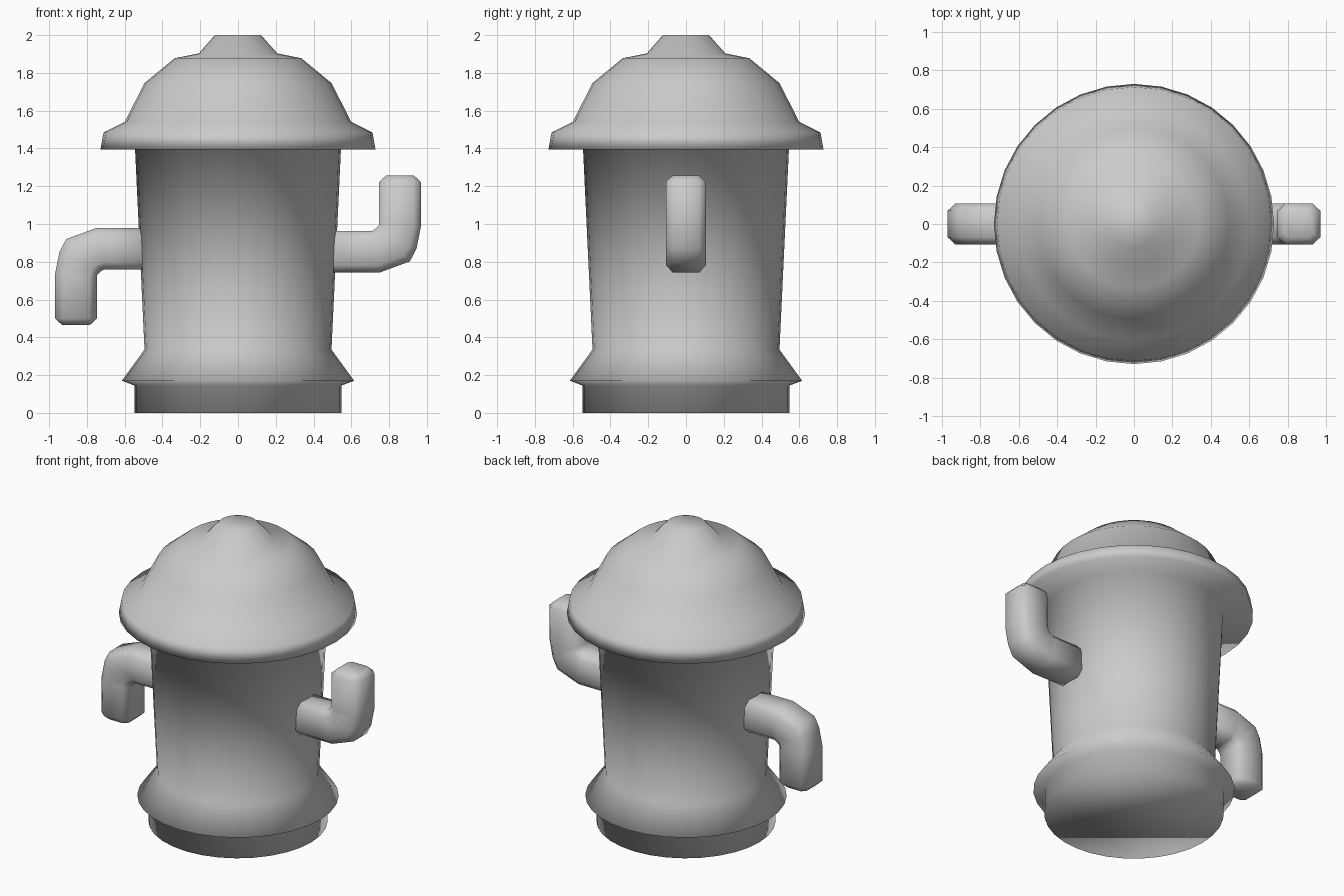
import bpy
import bmesh
from math import cos, sin, pi

cube = bpy.data.objects.get("Cube")
if cube:
    bpy.data.objects.remove(cube, do_unlink=True)

grey = bpy.data.materials.new("light grey")
grey.use_nodes = True
GREY = (0.6, 0.6, 0.6, 1)
grey.diffuse_color = GREY
grey.node_tree.nodes["Principled BSDF"].inputs["Base Color"].default_value = GREY


def loft(name, rings):
    """Skin a list of equal-length point rings and close both ends."""
    bm = bmesh.new()
    rows = [[bm.verts.new(p) for p in ring] for ring in rings]
    n = len(rows[0])
    for low, high in zip(rows, rows[1:]):
        for i in range(n):
            j = (i + 1) % n
            bm.faces.new((low[i], low[j], high[j], high[i]))
    bm.faces.new(rows[0][::-1])
    bm.faces.new(rows[-1])
    bmesh.ops.recalc_face_normals(bm, faces=bm.faces)
    for face in bm.faces:
        face.smooth = True
    mesh = bpy.data.meshes.new(name)
    bm.to_mesh(mesh)
    bm.free()
    mesh.materials.append(grey)
    obj = bpy.data.objects.new(name, mesh)
    bpy.context.collection.objects.link(obj)
    return obj


# Turned body: base, flared foot, tapered trunk, wide cap and top knob
SIDES = 32
profile = [(0.548, 0), (0.548, 0.145), (0.615, 0.17), (0.495, 0.335),
           (0.545, 1.395), (0.728, 1.395), (0.712, 1.485), (0.6, 1.54),
           (0.495, 1.746), (0.335, 1.878), (0.208, 1.903), (0.122, 2.0)]
loft("body_and_cap", [[(r * cos(2 * pi * i / SIDES), r * sin(2 * pi * i / SIDES), z)
                       for i in range(SIDES)] for r, z in profile])

# Arms: chamfered square section swept round an elbow
HALF, CHAMFER = 0.107, 0.038


def section(outer, inner, inset=0):
    """Chamfered square spanning two (x, z) points, optionally shrunk."""
    h = HALF - inset
    c = CHAMFER - inset * 0.4
    k = c / (2 * HALF)
    e = inset / (2 * HALF)
    corners = [(e, h - c), (e + k, h), (1 - e - k, h), (1 - e, h - c)]
    corners += [(t, -y) for t, y in reversed(corners)]
    return [(outer[0] + (inner[0] - outer[0]) * t, y,
             outer[1] + (inner[1] - outer[1]) * t) for t, y in corners]


arm_rings = [section((0.42, 0.743), (0.42, 0.963)),
             section((0.75, 0.743), (0.71, 0.963)),
             section((0.91, 0.802), (0.725, 0.972)),
             section((0.945, 0.87), (0.735, 0.982)),
             section((0.968, 0.985), (0.747, 0.995)),
             section((0.968, 1.222), (0.747, 1.222)),
             section((0.968, 1.256), (0.747, 1.256), 0.035)]
loft("left_arm", arm_rings)

# The other arm is the same shape turned half a circle about the y axis
loft("right_arm", [[(-x, y, 1.722 - z) for x, y, z in ring] for ring in arm_rings])
